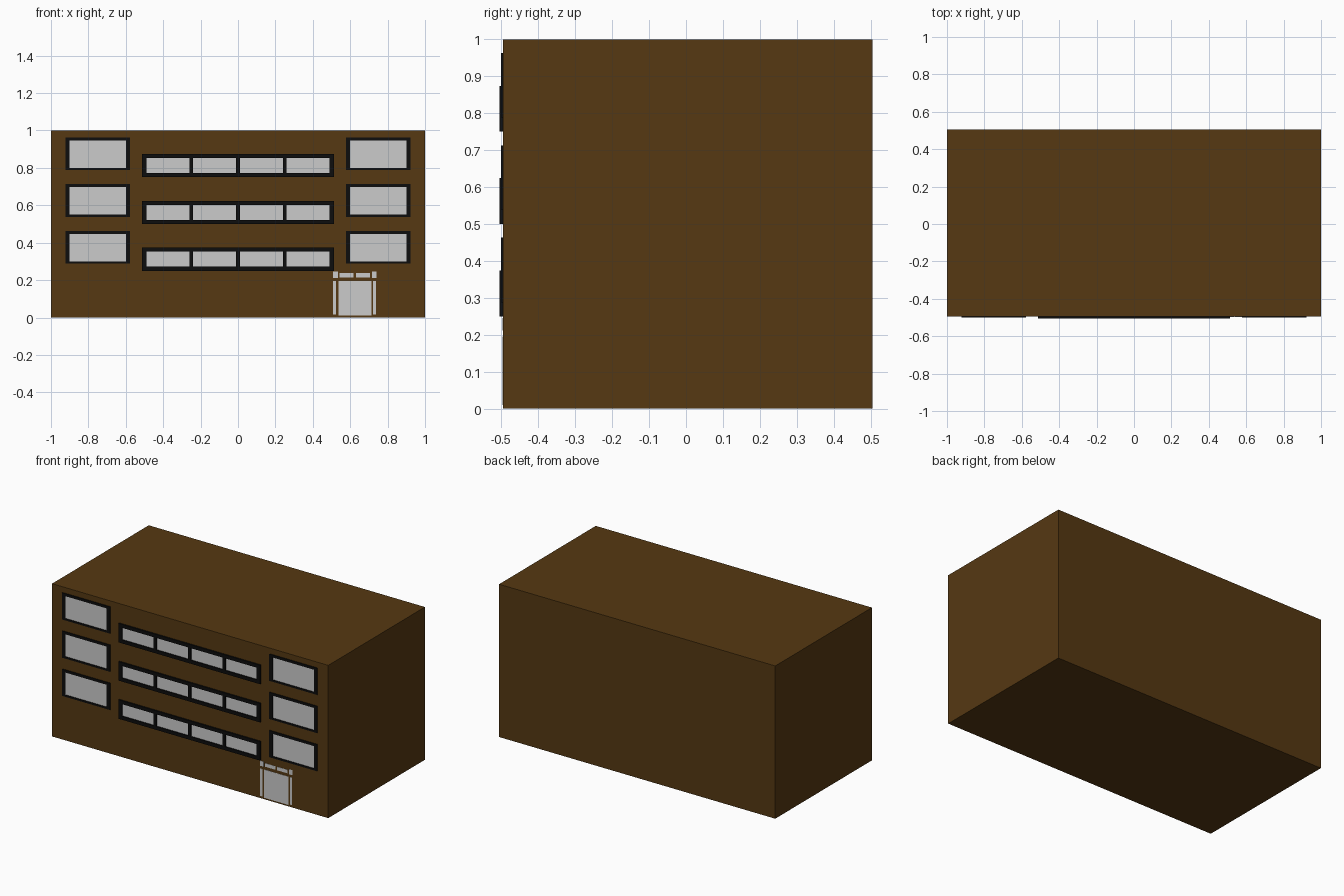
import bpy, bmesh

if "Cube" in bpy.data.objects:
    bpy.data.objects.remove(bpy.data.objects["Cube"])

WALL_Y = -0.495      # front wall plane
GLASS_Y = -0.4965    # panes sit just proud of the wall


def material(name, rgb):
    m = bpy.data.materials.new(name)
    m.diffuse_color = (*rgb, 1)
    m.use_nodes = True
    m.node_tree.nodes["Principled BSDF"].inputs["Base Color"].default_value = m.diffuse_color
    return m


BROWN = material("brown_wall", (0.092, 0.04, 0.006))
BLACK = material("black_frame", (0.004, 0.004, 0.004))
GREY = material("grey_glass", (0.8, 0.8, 0.8))


def finish(name, bm, mat):
    bmesh.ops.recalc_face_normals(bm, faces=bm.faces)
    me = bpy.data.meshes.new(name)
    bm.to_mesh(me)
    bm.free()
    me.materials.append(mat)
    ob = bpy.data.objects.new(name, me)
    bpy.context.collection.objects.link(ob)
    return ob


def slab(name, x0, x1, z0, z1, y_front, y_back, mat):
    bm = bmesh.new()
    bmesh.ops.create_cube(bm, size=1)
    for v in bm.verts:
        v.co.x = x0 if v.co.x < 0 else x1
        v.co.y = y_front if v.co.y < 0 else y_back
        v.co.z = z0 if v.co.z < 0 else z1
    return finish(name, bm, mat)


def lattice(name, xs, zs, y_front, mat):
    """Frame from a grid of lines: odd/odd cells are left open, the rest is extruded."""
    bm = bmesh.new()
    verts = [[bm.verts.new((x, WALL_Y, z)) for z in zs] for x in xs]
    for i in range(len(xs) - 1):
        for j in range(len(zs) - 1):
            if not (i % 2 and j % 2):
                bm.faces.new((verts[i][j], verts[i + 1][j],
                              verts[i + 1][j + 1], verts[i][j + 1]))
    ext = bmesh.ops.extrude_face_region(bm, geom=bm.faces[:])
    for v in (g for g in ext["geom"] if isinstance(g, bmesh.types.BMVert)):
        v.co.y = y_front
    return finish(name, bm, mat)


# Building block
slab("building_body", -1, 1, 0, 1, WALL_Y, 0.505, BROWN)

# Three storeys of windows
strip_xs = [-0.513, -0.488, -0.26, -0.24, -0.01, 0.01, 0.24, 0.26, 0.488, 0.513]
for floor in range(3):
    z = 0.25 * (floor + 1)

    # Central ribbon window with four lights
    lattice(f"ribbon_frame_{floor}", strip_xs, [z, z + 0.022, z + 0.102, z + 0.124],
            -0.505, BLACK)
    slab(f"ribbon_glass_{floor}", -0.488, 0.488, z + 0.022, z + 0.102,
         GLASS_Y, WALL_Y, GREY)

    # Single windows on either side
    for side, cx in (("left", -0.75), ("right", 0.75)):
        lattice(f"{side}_frame_{floor}",
                [cx - 0.173, cx - 0.15, cx + 0.15, cx + 0.173],
                [z + 0.038, z + 0.05, z + 0.197, z + 0.213], -0.501, BLACK)
        slab(f"{side}_glass_{floor}", cx - 0.15, cx + 0.15, z + 0.05, z + 0.197,
             GLASS_Y, WALL_Y, GREY)

# Entrance: door leaf, side lights and a row of top lights
entrance = {
    "door": (0.536, 0.714, 0.01, 0.195),
    "side_light_left": (0.508, 0.525, 0.015, 0.195),
    "side_light_right": (0.723, 0.738, 0.015, 0.195),
    "top_light_0": (0.508, 0.534, 0.212, 0.245),
    "top_light_1": (0.543, 0.618, 0.215, 0.238),
    "top_light_2": (0.630, 0.706, 0.215, 0.238),
    "top_light_3": (0.716, 0.741, 0.212, 0.245),
}
for name, (x0, x1, z0, z1) in entrance.items():
    slab(name, x0, x1, z0, z1, GLASS_Y, WALL_Y, GREY)
